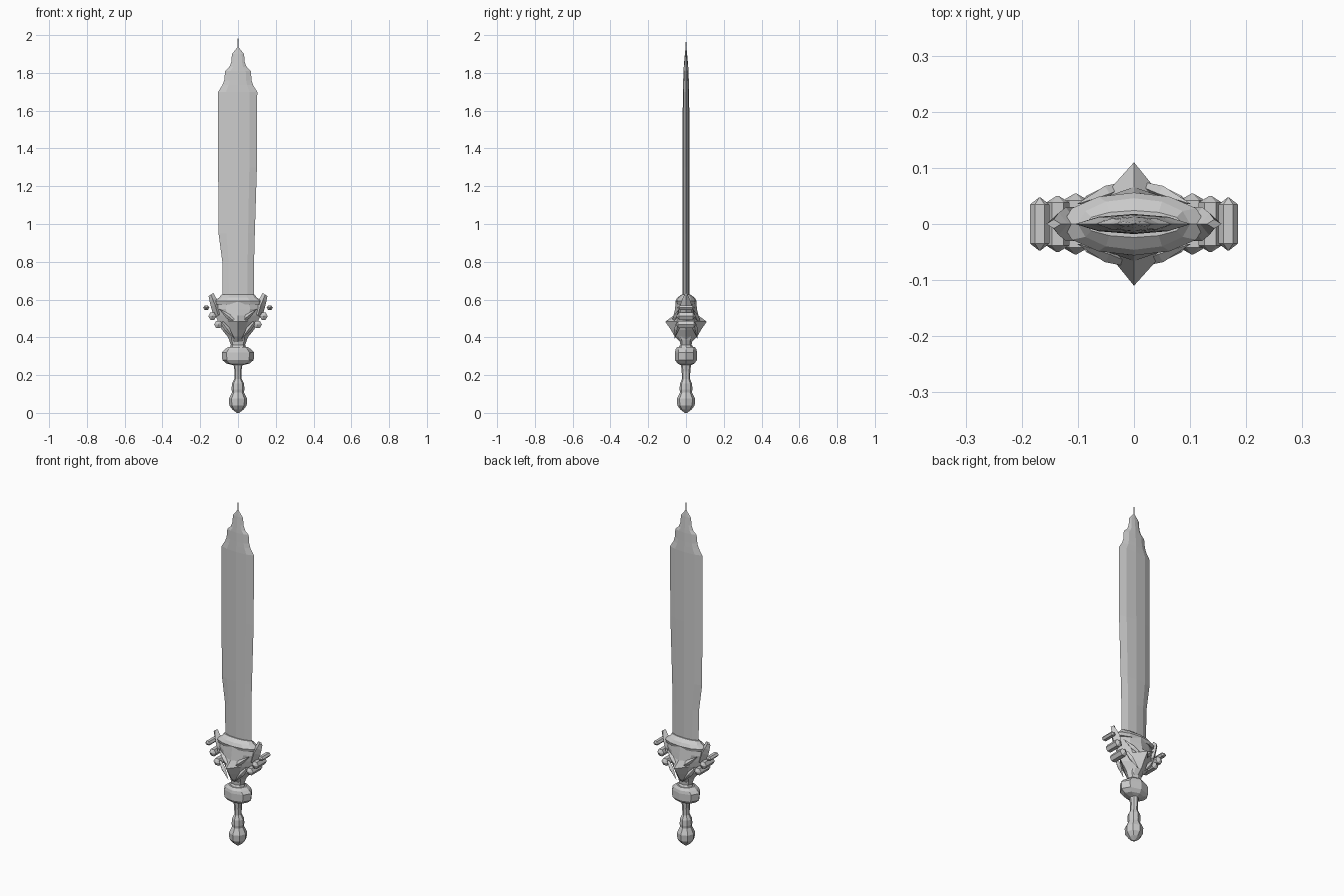
import bpy, bmesh, math
from mathutils import Vector


def loft(name, rings):
    """Skin a list of equal-length point rings and cap both ends."""
    bm = bmesh.new()
    vs = [[bm.verts.new(p) for p in r] for r in rings]
    n = len(vs[0])
    for a, b in zip(vs, vs[1:]):
        for i in range(n):
            j = (i + 1) % n
            bm.faces.new((a[i], a[j], b[j], b[i]))
    bm.faces.new(vs[0])
    bm.faces.new(vs[-1])
    bmesh.ops.remove_doubles(bm, verts=bm.verts, dist=0.00005)
    bmesh.ops.recalc_face_normals(bm, faces=bm.faces)
    me = bpy.data.meshes.new(name)
    bm.to_mesh(me)
    bm.free()
    ob = bpy.data.objects.new(name, me)
    bpy.context.collection.objects.link(ob)
    return ob


def turned(name, profile, n=8):
    """Oval stack from (z, half width x, half depth y)."""
    return loft(name, [[(rx * math.cos(math.tau * i / n), ry * math.sin(math.tau * i / n), z)
                        for i in range(n)] for z, rx, ry in profile])


def spike(name, a, b, w, d):
    """Four-sided spike from a to b: half thickness w in the xz plane, d in y."""
    a, b = Vector(a), Vector(b)
    y = Vector((0, 1, 0))
    side = (b - a).cross(y).normalized()
    rings = []
    for t, s in ((0, 0.6), (0.4, 1), (1, 0.04)):
        c = a.lerp(b, t)
        rings.append([c + side * w * s, c + y * d * s, c - side * w * s, c - y * d * s])
    return loft(name, rings)


# Blade: faceted lens section, stepped tip and needle point
blade = [(0.56, -0.08, 0.085, 0.018), (0.80, -0.083, 0.085, 0.018), (0.95, -0.103, 0.089, 0.018),
         (1.30, -0.105, 0.10, 0.018), (1.70, -0.105, 0.102, 0.017), (1.735, -0.083, 0.08, 0.016),
         (1.76, -0.073, 0.072, 0.015), (1.81, -0.068, 0.068, 0.013), (1.83, -0.046, 0.046, 0.012),
         (1.855, -0.036, 0.036, 0.01), (1.90, -0.032, 0.032, 0.006), (1.935, -0.004, 0.004, 0.002),
         (2.0, -0.0004, 0.0004, 0.0004)]
loft("blade", [[(l, 0, z), (l * .6, -t * .72, z), (0, -t, z), (r * .6, -t * .72, z),
                (r, 0, z), (r * .6, t * .72, z), (0, t, z), (l * .6, t * .72, z)]
               for z, l, r, t in blade])

# Pommel and grip
turned("pommel", [(0.0, 0.006, 0.006), (0.018, 0.03, 0.03), (0.04, 0.046, 0.046), (0.075, 0.048, 0.048),
                  (0.10, 0.036, 0.036), (0.112, 0.03, 0.03)])
turned("grip", [(0.10, 0.03, 0.03), (0.125, 0.034, 0.034), (0.155, 0.032, 0.032), (0.18, 0.019, 0.021),
                (0.22, 0.018, 0.023), (0.27, 0.026, 0.028)])

# Ring under the guard and neck
turned("grip_ring", [(0.252, 0.022, 0.025), (0.262, 0.062, 0.045), (0.28, 0.083, 0.058), (0.32, 0.086, 0.058),
                     (0.336, 0.07, 0.056), (0.35, 0.05, 0.046)])
turned("neck", [(0.34, 0.046, 0.045), (0.36, 0.038, 0.03), (0.385, 0.047, 0.032), (0.41, 0.05, 0.045)])

# Guard: flaring body with a beak-like point front and back
guard = [(0.375, 0.04, 0.03, 0.025), (0.405, 0.056, 0.06, 0.04), (0.44, 0.085, 0.08, 0.045),
         (0.483, 0.105, 0.11, 0.048), (0.515, 0.12, 0.066, 0.046), (0.55, 0.132, 0.058, 0.044),
         (0.59, 0.125, 0.055, 0.038)]
loft("guard", [[(rx, 0, z), (rx * .48, m, z), (0, ry, z), (-rx * .48, m, z),
                (-rx, 0, z), (-rx * .48, -m, z), (0, -ry, z), (rx * .48, -m, z)]
               for z, rx, ry, m in guard])

# Curved collar band around the blade
turned("collar", [(0.575, 0.125, 0.05), (0.592, 0.128, 0.056), (0.61, 0.10, 0.046), (0.626, 0.088, 0.024)], 12)

for s, side in ((1, "right"), (-1, "left")):
    # Upswept horn at the guard corner
    horn = [(0.085, 0.53, 0.125, 0.50, 0.03), (0.10, 0.585, 0.143, 0.56, 0.03),
            (0.118, 0.612, 0.15, 0.59, 0.02), (0.13, 0.635, 0.156, 0.618, 0.008)]
    loft("horn_" + side, [[(s * x0, 0, z0), (s * (x0 + x1) / 2, d, (z0 + z1) / 2),
                           (s * x1, 0, z1), (s * (x0 + x1) / 2, -d, (z0 + z1) / 2)]
                          for x0, z0, x1, z1, d in horn])
    # Cross bars with pointed ends running front to back along the flank
    for k, (x, z, rx, rz, d) in enumerate(((0.168, 0.557, 0.017, 0.013, 0.047),
                                           (0.136, 0.512, 0.021, 0.022, 0.050),
                                           (0.104, 0.468, 0.023, 0.022, 0.054))):
        rings = []
        for y, f in ((-d, 0.1), (-d + 0.012, 1), (d - 0.012, 1), (d, 0.1)):
            rings.append([(s * (x + rx * f * math.cos(math.tau * i / 6)), y,
                           z + rz * f * math.sin(math.tau * i / 6)) for i in range(6)])
        loft(f"flank_bar_{side}_{k}", rings)
    # Brow ridges and cheek fangs on both faces
    for f, face in ((-1, "front"), (1, "back")):
        spike(f"brow_{side}_{face}", (s * 0.02, f * 0.066, 0.485), (s * 0.10, f * 0.036, 0.55), 0.014, 0.014)
        spike(f"cheek_{side}_{face}", (s * 0.085, f * 0.042, 0.48), (s * 0.02, f * 0.06, 0.395), 0.014, 0.014)
